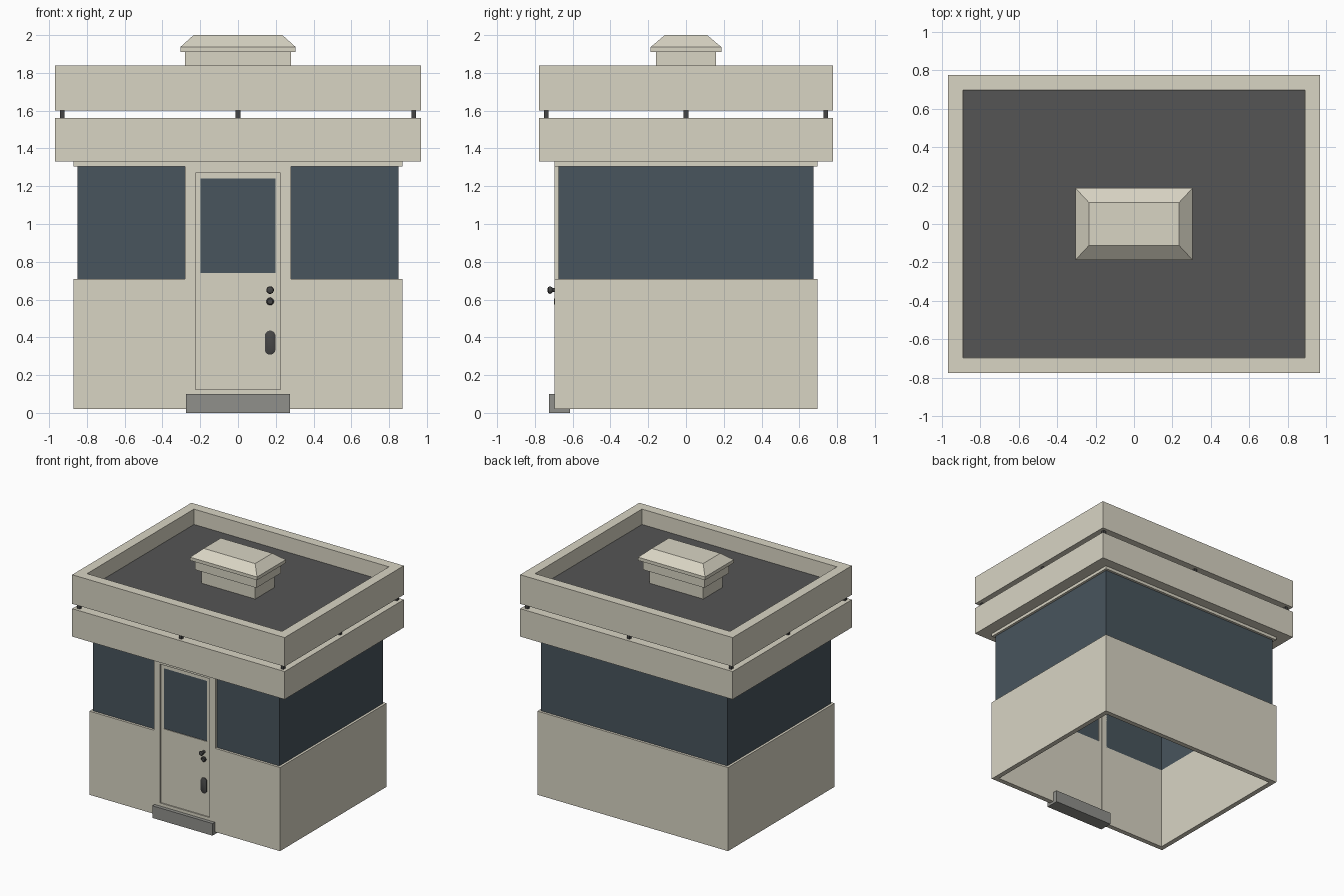
import bpy, bmesh, math

if "Cube" in bpy.data.objects:
    bpy.data.objects.remove(bpy.data.objects["Cube"])


def material(name, rgb):
    m = bpy.data.materials.new(name)
    m.diffuse_color = (*rgb, 1)
    m.use_nodes = True
    m.node_tree.nodes["Principled BSDF"].inputs["Base Color"].default_value = m.diffuse_color
    return m


BEIGE = material("beige_paint", (0.69, 0.66, 0.55))
GLASS = material("dark_glass", (0.065, 0.09, 0.11))
ROOF = material("roof_felt", (0.09, 0.09, 0.09))
STONE = material("grey_step", (0.28, 0.28, 0.26))
METAL = material("dark_metal", (0.06, 0.06, 0.06))


def finish(bm, name, mat):
    bmesh.ops.recalc_face_normals(bm, faces=bm.faces)
    me = bpy.data.meshes.new(name)
    bm.to_mesh(me)
    bm.free()
    me.materials.append(mat)
    ob = bpy.data.objects.new(name, me)
    bpy.context.collection.objects.link(ob)
    return ob


def box(name, x, y, z, mat):
    bm = bmesh.new()
    bmesh.ops.create_cube(bm, size=1)
    for v in bm.verts:
        v.co = [a + (b - a) * (c + 0.5) for (a, b), c in zip((x, y, z), v.co)]
    return finish(bm, name, mat)


def lofted(name, layers, mat, closed_loop=False):
    """Stack of centred rectangles (half x, half y, z); closed_loop makes a ring."""
    bm = bmesh.new()
    rows = [[bm.verts.new((sx * hx, sy * hy, z)) for sx, sy in ((-1, -1), (1, -1), (1, 1), (-1, 1))]
            for hx, hy, z in layers]
    pairs = list(zip(rows, rows[1:]))
    if closed_loop:
        pairs.append((rows[-1], rows[0]))
    else:
        bm.faces.new(rows[0])
        bm.faces.new(rows[-1])
    for a, b in pairs:
        for i in range(4):
            j = (i + 1) % 4
            bm.faces.new((a[i], a[j], b[j], b[i]))
    return finish(bm, name, mat)


def ring(name, hx, hy, t, z0, z1, mat):
    return lofted(name, [(hx, hy, z0), (hx, hy, z1), (hx - t, hy - t, z1), (hx - t, hy - t, z0)], mat, True)


def wall_with_gap(name, hx, hy, t, gap, z0, z1, mat):
    """Rectangular wall, open in the front between -gap and +gap."""
    ix, iy = hx - t, hy - t
    half = [(gap, -hy), (hx, -hy), (hx, hy)]
    inner = [(ix, iy), (ix, -iy), (gap, -iy)]
    flip = lambda pts: [(-x, y) for x, y in reversed(pts)]
    outline = half + flip(half) + flip(inner) + inner
    bm = bmesh.new()
    f = bm.faces.new([bm.verts.new((x, y, z0)) for x, y in outline])
    ext = bmesh.ops.extrude_face_region(bm, geom=[f])["geom"]
    for v in ext:
        if isinstance(v, bmesh.types.BMVert):
            v.co.z = z1
    return finish(bm, name, mat)


# Walls and window band
wall_with_gap("lower_wall", 0.87, 0.695, 0.04, 0.225, 0.02, 0.71, BEIGE)
wall_with_gap("window_band", 0.85, 0.675, 0.02, 0.27, 0.70, 1.31, GLASS)
ring("window_head_trim", 0.87, 0.695, 0.04, 1.305, 1.335, BEIGE)

# Door surround
box("door_sill", (-0.225, 0.225), (-0.695, -0.655), (0.02, 0.125), BEIGE)
box("door_head", (-0.225, 0.225), (-0.695, -0.655), (1.27, 1.305), BEIGE)
for s, side in ((-1, "left"), (1, "right")):
    box(side + "_door_jamb", sorted((s * 0.225, s * 0.28)), (-0.695, -0.655), (0.71, 1.305), BEIGE)

# Door leaf: lower panel, stiles, top rail and glazing
D = (-0.685, -0.662)
box("door_panel", (-0.225, 0.225), D, (0.125, 0.74), BEIGE)
box("door_top_rail", (-0.225, 0.225), D, (1.24, 1.27), BEIGE)
for s, side in ((-1, "left"), (1, "right")):
    box(side + "_door_stile", sorted((s * 0.198, s * 0.225)), D, (0.74, 1.24), BEIGE)
box("door_window", (-0.198, 0.198), (-0.68, -0.667), (0.74, 1.24), GLASS)
box("door_step", (-0.275, 0.275), (-0.725, -0.615), (0.0, 0.10), STONE)


# Door hardware: turned parts along y, given as (radius, y)
def turned(name, profile, z, half_len=0):
    n = 24
    bm = bmesh.new()
    rows = []
    for r, y in profile:
        row = []
        for i in range(n):
            a = 2 * math.pi * (i + 0.5) / n
            shift = math.copysign(half_len, math.sin(a))
            row.append(bm.verts.new((0.17 + r * math.cos(a), y, z + r * math.sin(a) + shift)))
        rows.append(row)
    for a, b in zip(rows, rows[1:]):
        for i in range(n):
            bm.faces.new((a[i], a[(i + 1) % n], b[(i + 1) % n], b[i]))
    bm.faces.new(rows[0])
    bm.faces.new(rows[-1])
    ob = finish(bm, name, METAL)
    bpy.context.view_layer.objects.active = ob
    ob.select_set(True)
    bpy.ops.object.shade_smooth_by_angle(angle=math.radians(40))
    ob.select_set(False)


turned("door_knob", [(0.012, -0.68), (0.010, -0.705), (0.017, -0.712), (0.02, -0.72),
                     (0.017, -0.729), (0.008, -0.733)], 0.65)
turned("door_lock", [(0.02, -0.68), (0.02, -0.695), (0.014, -0.70)], 0.59)
turned("pull_plate", [(0.028, -0.68), (0.028, -0.69), (0.022, -0.694)], 0.372, 0.036)

# Roof: lower fascia, spacer posts, upper parapet, deck
lofted("lower_fascia", [(0.97, 0.777, 1.33), (0.97, 0.777, 1.56)], BEIGE)
for i in (-1, 0, 1):
    for j in (-1, 0, 1):
        if i or j:
            x, y = i * 0.93, j * 0.74
            box("roof_spacer", (x - 0.012, x + 0.012), (y - 0.012, y + 0.012), (1.555, 1.605), METAL)
lofted("roof_parapet", [(0.97, 0.777, 1.6), (0.97, 0.777, 1.84), (0.89, 0.697, 1.84),
                        (0.885, 0.692, 1.6)], BEIGE, True)
lofted("roof_deck", [(0.888, 0.695, 1.605), (0.888, 0.695, 1.715)], ROOF)

# Roof vent: stepped curb and bevelled hood
lofted("vent_curb", [(0.245, 0.125, 1.71), (0.245, 0.125, 1.83), (0.28, 0.16, 1.83),
                     (0.28, 0.16, 1.912)], BEIGE)
lofted("vent_hood", [(0.305, 0.187, 1.91), (0.305, 0.187, 1.937), (0.235, 0.112, 2.0)], BEIGE)
